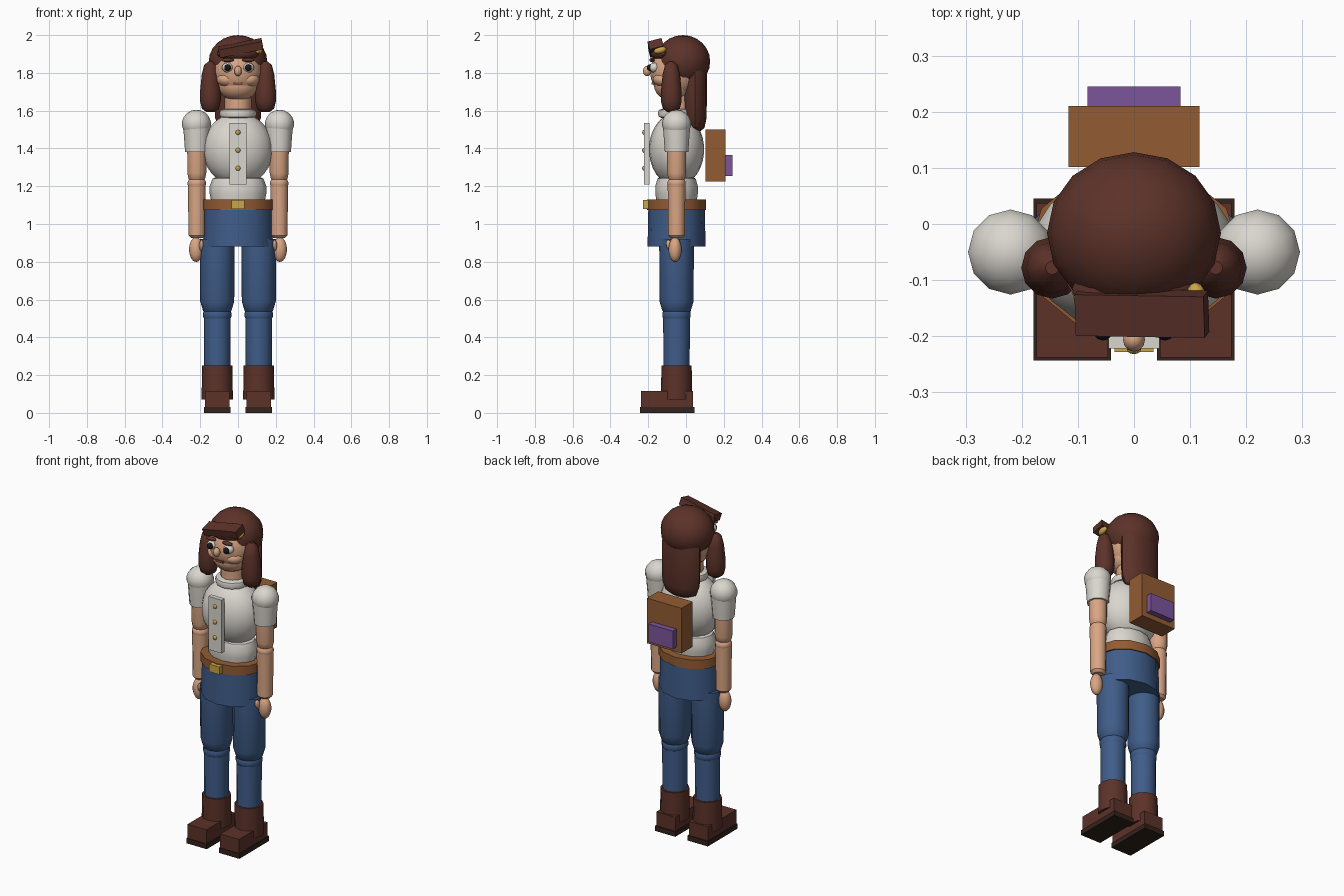
import bpy, bmesh, math
from mathutils import Matrix, Euler

cube = bpy.data.objects.get("Cube")
if cube:
    bpy.data.objects.remove(cube, do_unlink=True)


def material(name, r, g, b):
    mat = bpy.data.materials.new(name)
    mat.use_nodes = True
    mat.diffuse_color = (r, g, b, 1)
    mat.node_tree.nodes["Principled BSDF"].inputs["Base Color"].default_value = (r, g, b, 1)
    return mat


SKIN = material("warm skin", 0.70, 0.38, 0.23)
BROWN = material("dark brown", 0.107, 0.032, 0.022)
SOLE = material("sole brown", 0.034, 0.016, 0.011)
DENIM = material("denim blue", 0.05, 0.108, 0.25)
SHIRT = material("off white", 0.70, 0.67, 0.62)
LEATHER = material("tan leather", 0.29, 0.107, 0.033)
GOLD = material("gold", 0.60, 0.38, 0.065)
PURPLE = material("purple", 0.20, 0.09, 0.33)
BLACK = material("black", 0.01, 0.008, 0.008)
LIP = material("lip brown", 0.30, 0.08, 0.05)

BODY_Y = -0.05


def finish(name, bm, mat, smooth=True):
    bmesh.ops.recalc_face_normals(bm, faces=bm.faces)
    mesh = bpy.data.meshes.new(name)
    bm.to_mesh(mesh)
    bm.free()
    mesh.materials.append(mat)
    obj = bpy.data.objects.new(name, mesh)
    bpy.context.collection.objects.link(obj)
    if smooth:
        bpy.ops.object.select_all(action='DESELECT')
        obj.select_set(True)
        bpy.context.view_layer.objects.active = obj
        bpy.ops.object.shade_smooth_by_angle(angle=math.radians(40))
    return obj


def box(name, mat, x, y, z, rot=(0, 0, 0)):
    """Box from (min, max) ranges, turned about its centre."""
    bm = bmesh.new()
    bmesh.ops.create_cube(bm, size=1)
    centre = [(a + b) / 2 for a, b in (x, y, z)]
    size = [b - a for a, b in (x, y, z)]
    turn = Euler([math.radians(a) for a in rot]).to_matrix().to_4x4()
    bm.transform(Matrix.Translation(centre) @ turn @ Matrix.Diagonal((*size, 1)))
    return finish(name, bm, mat, False)


def ball(name, mat, centre, radii, n=12, rot=(0, 0, 0)):
    bm = bmesh.new()
    bmesh.ops.create_uvsphere(bm, u_segments=n, v_segments=n * 3 // 4, radius=1)
    turn = Euler([math.radians(a) for a in rot]).to_matrix().to_4x4()
    bm.transform(Matrix.Translation(centre) @ turn @ Matrix.Diagonal((*radii, 1)))
    return finish(name, bm, mat)


def lathe(name, mat, profile, x=0, y=BODY_Y, depth=1, n=12):
    """Turn (radius, height) points about a vertical axis; depth flattens along y."""
    bm = bmesh.new()
    rings = []
    for r, z in profile:
        angles = [2 * math.pi * i / n for i in range(n)]
        rings.append([bm.verts.new((x + r * math.cos(a), y + depth * r * math.sin(a), z))
                      for a in angles])
    for low, high in zip(rings, rings[1:]):
        for i in range(n):
            j = (i + 1) % n
            bm.faces.new((low[i], low[j], high[j], high[i]))
    bm.faces.new(rings[0])
    bm.faces.new(rings[-1])
    return finish(name, bm, mat)


# Legs, boots, arms and paired head parts
for side, s in (("right", -1), ("left", 1)):
    lx, ax = s * 0.11, s * 0.218
    lathe(side + "_thigh", DENIM, [(0.05, 0.52), (0.075, 0.54), (0.09, 0.59), (0.092, 0.92)], lx)
    ball(side + "_knee", DENIM, (lx, BODY_Y, 0.52), (0.076, 0.076, 0.06))
    lathe(side + "_shin", DENIM, [(0.069, 0.22), (0.071, 0.5)], lx)
    lathe(side + "_boot_shaft", BROWN, [(0.083, 0.07), (0.08, 0.25)], lx)
    box(side + "_boot_foot", BROWN, (lx - 0.064, lx + 0.064), (-0.238, 0.037), (0.03, 0.115))
    box(side + "_boot_sole", SOLE, (lx - 0.069, lx + 0.069), (-0.243, 0.045), (0, 0.03))

    ball(side + "_shoulder", SHIRT, (s * 0.22, BODY_Y, 1.53), (0.077, 0.077, 0.075))
    lathe(side + "_sleeve", SHIRT, [(0.062, 1.38), (0.071, 1.5), (0.072, 1.53)], ax)
    lathe(side + "_upper_arm", SKIN, [(0.03, 1.225), (0.044, 1.24), (0.05, 1.27), (0.051, 1.42)], ax)
    ball(side + "_elbow", SKIN, (ax, BODY_Y, 1.215), (0.049, 0.049, 0.04))
    lathe(side + "_forearm", SKIN, [(0.03, 0.925), (0.044, 0.94), (0.047, 1.21)], ax)
    ball(side + "_hand", SKIN, (s * 0.222, -0.058, 0.865), (0.037, 0.034, 0.066))
    ball(side + "_thumb", SKIN, (s * 0.193, -0.085, 0.885), (0.014, 0.018, 0.032), rot=(25, 0, 0))

    ball(side + "_eye", SHIRT, (s * 0.055, -0.168, 1.828), (0.03, 0.028, 0.026))
    ball(side + "_pupil", BLACK, (s * 0.055, -0.19, 1.828), (0.018, 0.018, 0.018))
    ball(side + "_eyebrow", BROWN, (s * 0.055, -0.18, 1.868), (0.034, 0.014, 0.011))
    ball(side + "_cheek", SKIN, (s * 0.055, -0.115, 1.765), (0.058, 0.06, 0.04))
    lathe(side + "_hair_lock", BROWN,
          [(0.02, 1.592), (0.045, 1.61), (0.055, 1.65), (0.055, 1.7), (0.046, 1.79),
           (0.034, 1.84), (0.012, 1.86)], s * 0.146, -0.078)

# Torso, hips and belt
lathe("hips", DENIM, [(0.185, 0.88), (0.18, 1.09)], depth=0.83)
lathe("belt", LEATHER, [(0.19, 1.075), (0.19, 1.13)], depth=0.82)
box("buckle", GOLD, (-0.035, 0.035), (-0.228, -0.19), (1.08, 1.126))
lathe("waist", SHIRT, [(0.14, 1.11), (0.15, 1.16), (0.15, 1.2), (0.135, 1.24), (0.09, 1.26)],
      depth=0.75)
ball("chest", SHIRT, (0, BODY_Y, 1.395), (0.185, 0.146, 0.195), 20)
box("placket", SHIRT, (-0.045, 0.045), (-0.222, -0.194), (1.21, 1.535))
for i, name in enumerate(("lower", "middle", "upper")):
    ball(name + "_button", GOLD, (0, -0.223, 1.295 + 0.095 * i), (0.013, 0.009, 0.013))
lathe("collar", SHIRT, [(0.075, 1.56), (0.094, 1.567), (0.099, 1.585), (0.094, 1.603), (0.075, 1.61)])

# Head and face
lathe("neck", SKIN, [(0.072, 1.55), (0.07, 1.73)], y=-0.045)
ball("head", SKIN, (0, BODY_Y, 1.805), (0.132, 0.14, 0.14), 16)
ball("jaw", SKIN, (0, -0.062, 1.735), (0.108, 0.108, 0.085), 16)
ball("nose", SKIN, (0, -0.206, 1.81), (0.02, 0.022, 0.027))
box("mouth", LIP, (-0.025, 0.025), (-0.183, -0.15), (1.738, 1.75))

# Hair with fringe and clip
ball("hair_cap", BROWN, (0, -0.016, 1.86), (0.155, 0.144, 0.14), 16)
ball("fringe_base", BROWN, (0, -0.115, 1.902), (0.112, 0.073, 0.042))
box("fringe", BROWN, (-0.103, 0.131), (-0.197, -0.121), (1.91, 1.954), rot=(15, -11, -1))
ball("hair_clip", GOLD, (0.11, -0.137, 1.92), (0.02, 0.034, 0.018), rot=(15, 0, 0))
lathe("back_hair", BROWN,
      [(0.06, 1.492), (0.1, 1.51), (0.121, 1.56), (0.125, 1.65), (0.125, 1.8), (0.1, 1.87)],
      y=0.048, depth=0.5)

# Backpack
box("backpack", LEATHER, (-0.117, 0.117), (0.102, 0.21), (1.225, 1.5))
box("backpack_pocket", PURPLE, (-0.083, 0.083), (0.205, 0.245), (1.255, 1.365))
